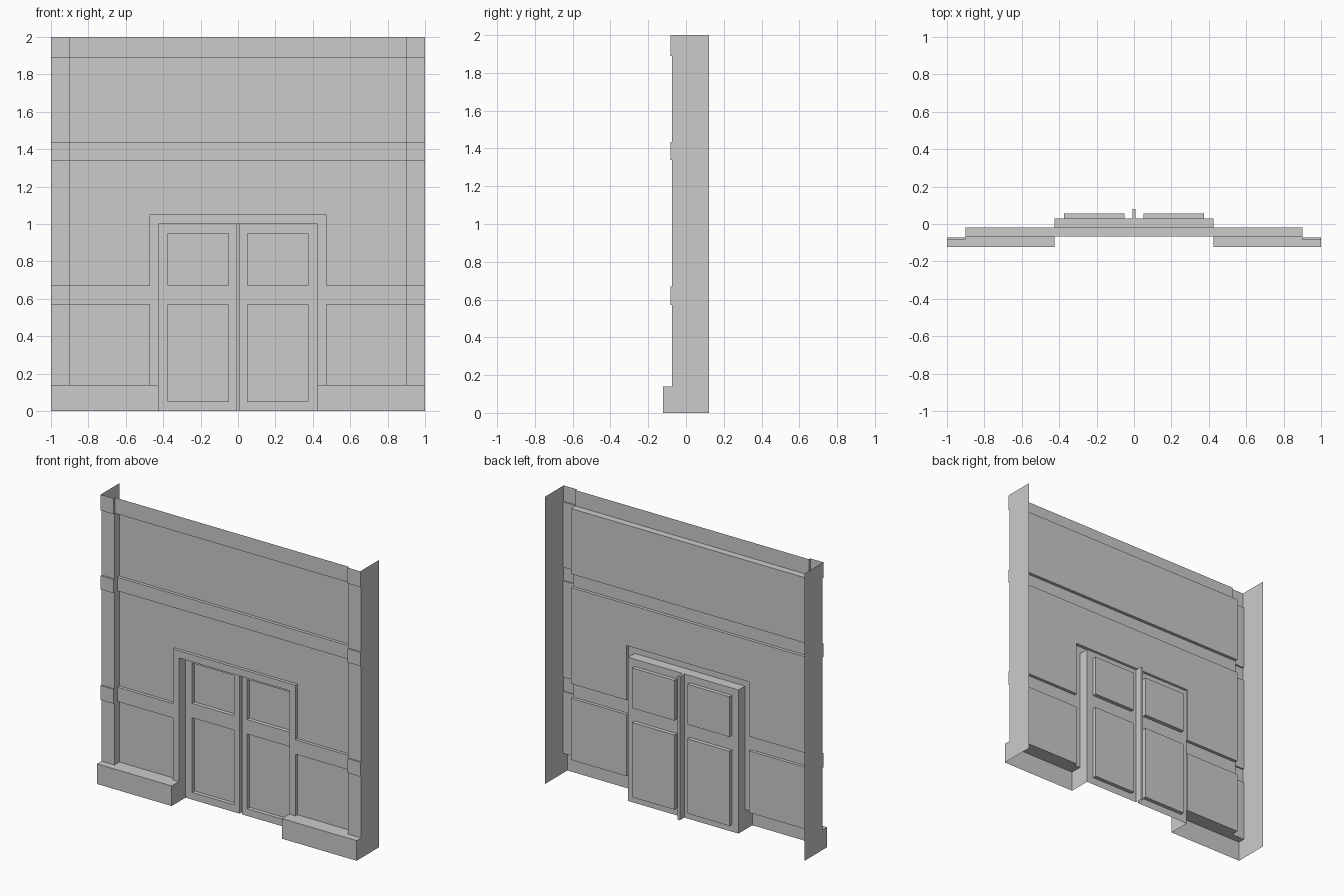
import bpy, bmesh

if "Cube" in bpy.data.objects:
    bpy.data.objects.remove(bpy.data.objects["Cube"])

BACK = 0.123            # rear edge of the side returns
regions = []            # painted in order: (part, x0, x1, z0, z1, depth y)


def paint(part, x0, x1, z0, z1, y, mirror=False):
    regions.append((part, x0, x1, z0, z1, y))
    if mirror:
        regions.append((part, -x1, -x0, z0, z1, y))


# main wall and horizontal bands
bands = [(0.57, 0.67), (1.34, 1.435)]
paint("wall", -1, 1, 0, 2, -0.02)
for z0, z1 in bands:
    paint("wall_trim", -0.9, 0.9, z0, z1, -0.042)
paint("top_band", -0.9, 0.9, 1.89, 2, -0.068)

# corner pilasters with raised blocks
paint("pilaster", 0.9, 1, 0, 2, -0.073, True)
for z0, z1 in bands + [(1.89, 2)]:
    paint("pilaster_block", 0.9, 1, z0, z1, -0.083, True)

# door surround, then the plinth over its feet
paint("wall_trim", -0.472, 0.472, 0, 1.05, -0.042)
paint("plinth", 0.425, 1, 0, 0.14, -0.123, True)

# recessed double door: leaves, panels and centre gap
paint("door", -0.425, 0.425, 0, 1, 0.03)
for z0, z1 in [(0.05, 0.57), (0.67, 0.95)]:
    paint("door_panel", 0.05, 0.375, z0, z1, 0.057, True)
paint("door_gap", -0.008, 0.008, 0, 1, 0.08)

# grid lines from all region borders
xs = sorted({v for r in regions for v in r[1:3]})
zs = sorted({v for r in regions for v in r[3:5]})


def cell(i, k):
    """Part name and depth of a grid cell; outside it is the side return."""
    if i < 0 or i >= len(xs) - 1:
        return "side_return", BACK
    x, z = (xs[i] + xs[i + 1]) / 2, (zs[k] + zs[k + 1]) / 2
    return [(r[0], r[5]) for r in regions
            if r[1] < x < r[2] and r[3] < z < r[4]][-1]


meshes = {}


def quad(part, *corners):
    bm = meshes.setdefault(part, bmesh.new())
    bm.faces.new([bm.verts.new(c) for c in corners])


def front_part(a, b):
    if "side_return" in (a[0], b[0]):
        return "side_return"
    return a[0] if a[1] < b[1] else b[0]


for k in range(len(zs) - 1):
    z0, z1 = zs[k], zs[k + 1]
    # faces looking forward
    for i in range(len(xs) - 1):
        x0, x1 = xs[i], xs[i + 1]
        a = cell(i, k)
        y = a[1]
        quad(a[0], (x0, y, z0), (x1, y, z0), (x1, y, z1), (x0, y, z1))
        # ledges between stacked cells
        if k < len(zs) - 2:
            b = cell(i, k + 1)
            if a[1] != b[1]:
                quad(front_part(a, b), (x0, a[1], z1), (x1, a[1], z1),
                     (x1, b[1], z1), (x0, b[1], z1))
    # upright steps between neighbouring cells, and the side returns
    for i, x in enumerate(xs):
        a, b = cell(i - 1, k), cell(i, k)
        if a[1] != b[1]:
            quad(front_part(a, b), (x, a[1], z0), (x, b[1], z0),
                 (x, b[1], z1), (x, a[1], z1))

# one object per part, with flat areas merged
for part, bm in meshes.items():
    bmesh.ops.remove_doubles(bm, verts=bm.verts, dist=1e-5)
    bmesh.ops.dissolve_limit(bm, angle_limit=0.01, verts=bm.verts, edges=bm.edges)
    me = bpy.data.meshes.new(part)
    bm.to_mesh(me)
    bm.free()
    bpy.context.collection.objects.link(bpy.data.objects.new(part, me))
